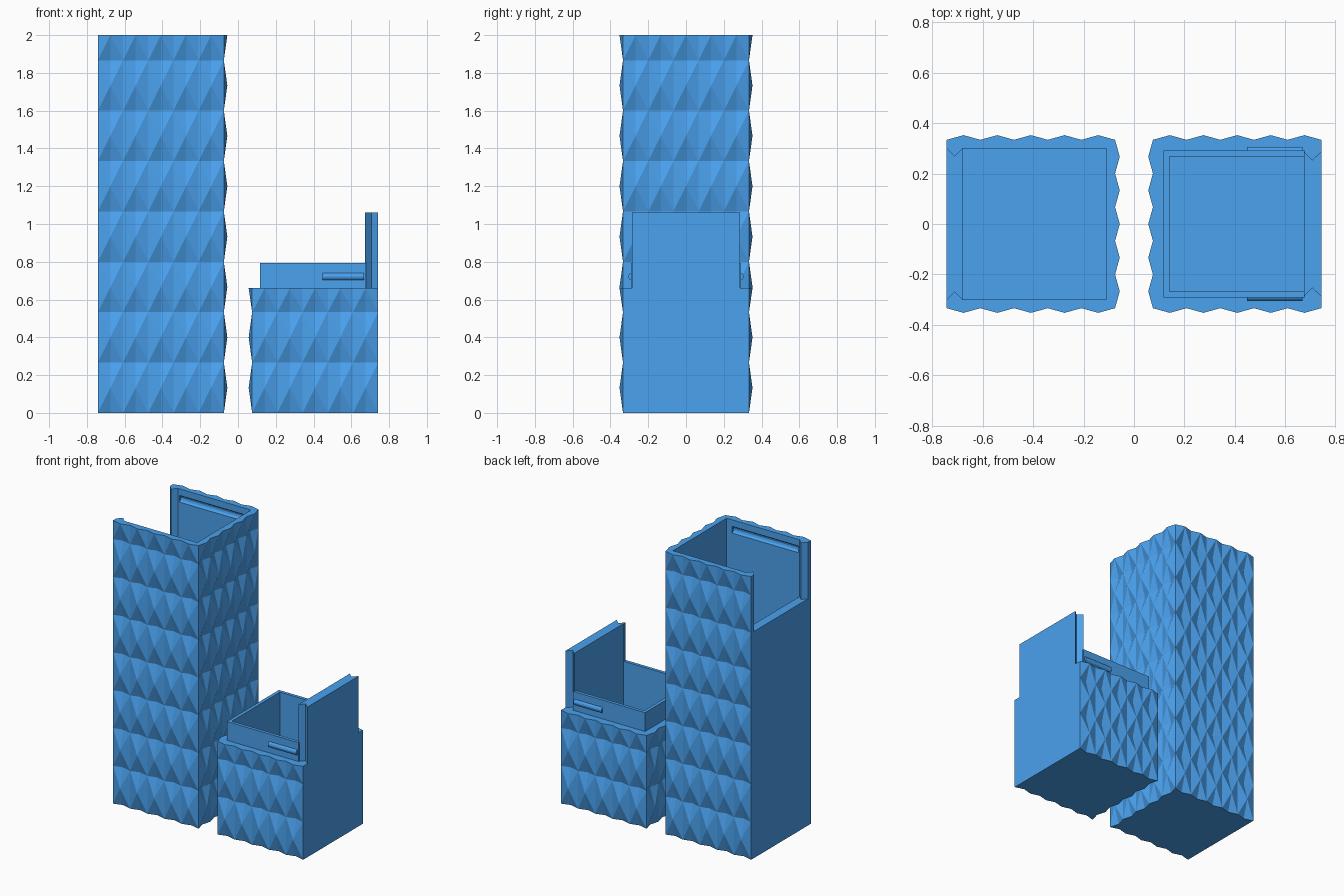
import bpy, bmesh
from math import sin, cos, pi

if "Cube" in bpy.data.objects:
    bpy.data.objects.remove(bpy.data.objects["Cube"])

STEP_X, STEP_Z = 0.0667, 2 / 15     # half a facet wide, half a facet high
HALF, BUMP = 0.3335, 0.0185
X0, X1 = 0.075, 0.742               # faceted end and flat end of each box

blue = bpy.data.materials.new("blue")
blue.diffuse_color = (0.07, 0.36, 0.86, 1)
blue.use_nodes = True
blue.node_tree.nodes["Principled BSDF"].inputs["Base Color"].default_value = blue.diffuse_color


def finish(name, bm):
    bmesh.ops.recalc_face_normals(bm, faces=bm.faces)
    me = bpy.data.meshes.new(name)
    bm.to_mesh(me)
    bm.free()
    me.materials.append(blue)
    ob = bpy.data.objects.new(name, me)
    bpy.context.collection.objects.link(ob)
    return ob


def faceted_block(name, side, rows):
    """Solid block with raised facets on three sides and one flat side."""
    bm = bmesh.new()
    rings = []
    for j in range(rows + 1):
        ring = []
        for wall in range(3):
            for i in range(10 if wall < 2 else 11):
                d = (BUMP if j % 2 else -BUMP) if i % 2 else 0
                t = i * STEP_X
                x, y = ((X1 - t, -HALF - d), (X0 - d, -HALF + t),
                        (X0 + t, HALF + d))[wall]
                ring.append(bm.verts.new((side * x, y, j * STEP_Z)))
        rings.append(ring)
    for j, (a, b) in enumerate(zip(rings, rings[1:])):
        for i in range(len(a) - 1):
            if (i + j) % 2 == 0:
                bm.faces.new((a[i], a[i + 1], b[i + 1]))
                bm.faces.new((a[i], b[i + 1], b[i]))
            else:
                bm.faces.new((a[i], a[i + 1], b[i]))
                bm.faces.new((a[i + 1], b[i + 1], b[i]))
        bm.faces.new((a[-1], a[0], b[0], b[-1]))
    bm.faces.new(rings[0])
    bm.faces.new(rings[-1])
    return finish(name, bm)


def prism(name, pts, axis, lo, hi):
    """Extrude a profile along z (points are x, y) or x (points are y, z)."""
    bm = bmesh.new()
    place = (lambda p, q, h: (p, q, h)) if axis == 'z' else (lambda p, q, h: (h, p, q))
    low = [bm.verts.new(place(p, q, lo)) for p, q in pts]
    top = [bm.verts.new(place(p, q, hi)) for p, q in pts]
    for i in range(len(pts)):
        k = (i + 1) % len(pts)
        bm.faces.new((low[i], low[k], top[k], top[i]))
    bm.faces.new(low)
    bm.faces.new(top)
    return finish(name, bm)


def combine(target, tool, op):
    tool.hide_render = True
    mod = target.modifiers.new(op.lower(), 'BOOLEAN')
    mod.object, mod.operation, mod.solver = tool, op, 'EXACT'
    bpy.context.view_layer.objects.active = target
    bpy.ops.object.modifier_apply(modifier=mod.name)
    bpy.data.objects.remove(tool)


def rect(xa, xb, w):
    return [(xa, -w), (xb, -w), (xb, w), (xa, w)]


def both_sides(half):
    """Close a half profile by mirroring it across y = 0."""
    return half + [(x, -y) for x, y in reversed(half)]


def round_bar(s, y, z, r):
    """Rounded profile for a snap ridge or groove on side s."""
    return [(s * (y + r * cos(k * pi / 6)), z + r * sin(k * pi / 6)) for k in range(12)]


# Tall box: cavity, slot with V rails for the lid tab, snap grooves
box = faceted_block("tall_box", -1, 15)
combine(box, prism("cavity", rect(-0.678, -0.108, 0.30), 'z', 0.065, 2.1), 'DIFFERENCE')
slot = both_sides([(-0.80, 0.30), (-0.742, 0.30), (-0.71, 0.267),
                   (-0.678, 0.2995), (-0.5, 0.25)])
combine(box, prism("slot", slot, 'z', 1.6, 2.1), 'DIFFERENCE')
for s in (-1, 1):
    combine(box, prism("groove", round_bar(s, 0.291, 1.93, 0.026), 'x', -0.668, -0.15),
            'DIFFERENCE')

# Lid: faceted cap, inner collar, tab with V grooves, snap ridges, cavity
lid = faceted_block("lid", 1, 5)
lid_top = 5 * STEP_Z - 0.005
for v in lid.data.vertices:
    if v.co.z > lid_top:
        v.co.z = 0.66
combine(lid, prism("collar", rect(0.116, 0.678, 0.291), 'z', 0.5, 0.793), 'UNION')
tab = both_sides([(0.673, 0.287), (0.706, 0.254), (0.742, 0.286)])
combine(lid, prism("tab", tab, 'z', 0.5, 1.06), 'UNION')
for s in (-1, 1):
    combine(lid, prism("ridge", round_bar(s, 0.284, 0.722, 0.021), 'x', 0.447, 0.667),
            'UNION')
combine(lid, prism("lid_cavity", rect(0.14, 0.674, 0.268), 'z', 0.065, 1.2), 'DIFFERENCE')
